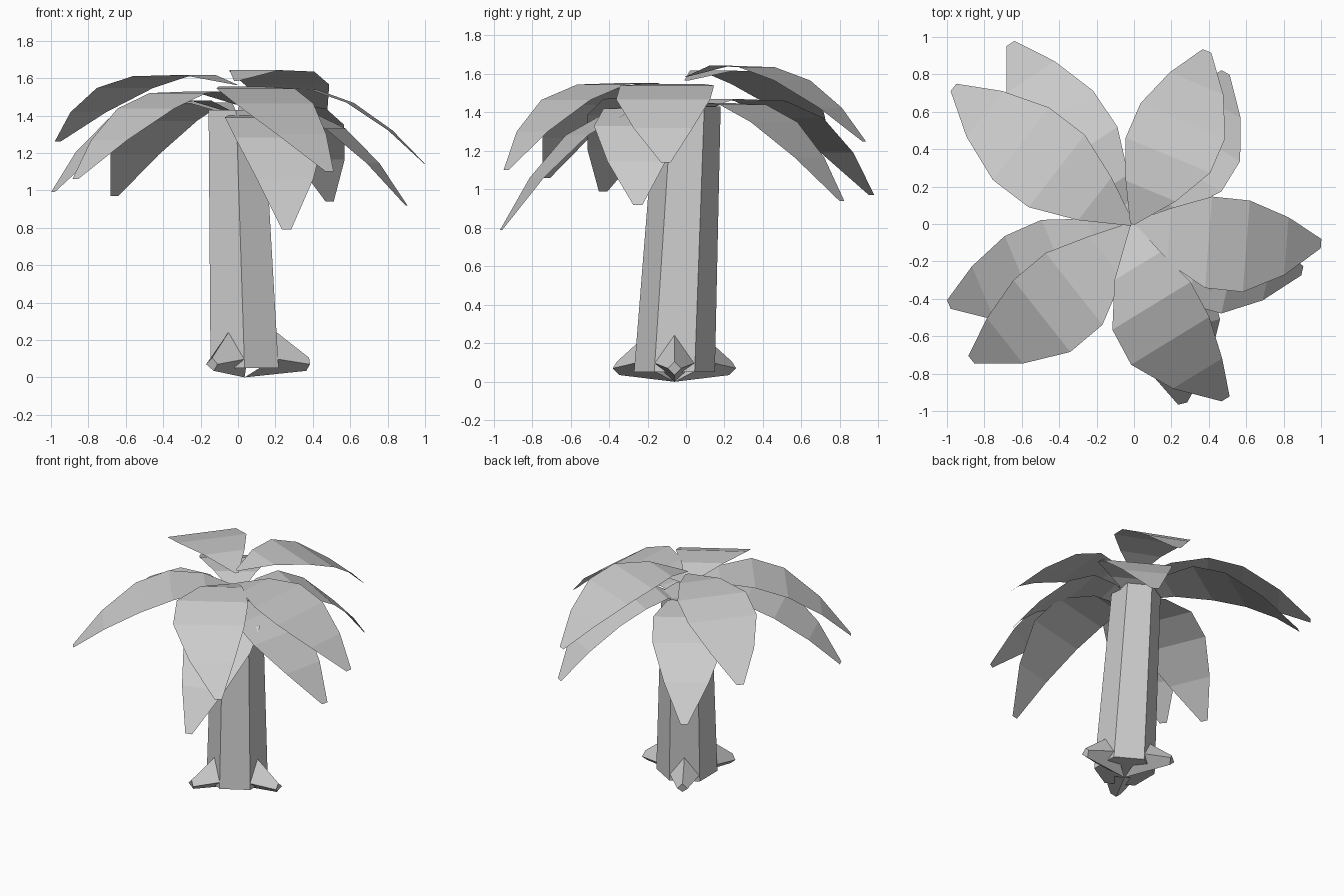
import bpy
import math
from mathutils import Vector

old = bpy.data.objects.get("Cube")
if old:
    bpy.data.objects.remove(old, do_unlink=True)

# One plain colour for the whole tree
grey = bpy.data.materials.new("light_grey")
grey.use_nodes = True
colour = (0.6, 0.6, 0.6, 1)
grey.diffuse_color = colour
grey.node_tree.nodes["Principled BSDF"].inputs["Base Color"].default_value = colour


def make_object(name, verts, faces):
    mesh = bpy.data.meshes.new(name)
    mesh.from_pydata(verts, [], faces)
    mesh.materials.append(grey)
    mesh.update()
    obj = bpy.data.objects.new(name, mesh)
    bpy.context.collection.objects.link(obj)
    return obj


def bridge(name, start, end):
    """Closed solid between two rings of equal length."""
    n = len(start)
    faces = [(i, (i + 1) % n, n + (i + 1) % n, n + i) for i in range(n)]
    faces += [tuple(reversed(range(n))), tuple(range(n, 2 * n))]
    return make_object(name, start + end, faces)


def hexagon(centre, radius):
    angles = [math.radians(30 + 60 * i) for i in range(6)]
    return [centre + Vector((math.cos(a), math.sin(a), 0)) * radius for a in angles]


# Leaning, tapering trunk
foot = Vector((0.035, -0.06, 0.05))
bridge("trunk", hexagon(foot, 0.21), hexagon(Vector((-0.01, 0.01, 1.43)), 0.17))


# Spiky roots on alternate trunk faces
def root(name, degrees):
    a = math.radians(degrees)
    out = Vector((math.cos(a), math.sin(a), 0))
    side = Vector((-out.y, out.x, 0))
    ground = Vector((foot.x, foot.y, 0))

    def place(r, s, z):
        return ground + out * r + side * s + Vector((0, 0, z))

    inner = [place(0.0, 0, 0.0), place(0.16, 0.11, 0.1),
             place(0.16, 0, 0.25), place(0.16, -0.11, 0.1)]
    tip = [place(0.33, 0, 0.035), place(0.35, 0.035, 0.07),
           place(0.345, 0, 0.105), place(0.35, -0.035, 0.07)]
    bridge(name, inner, tip)


for i in range(3):
    root(f"root_{i + 1}", 120 * i)

# Leaf stations: distance, half width, relative height, sideways bend
STATIONS = [
    (0.0, 0.012, 0.87, 0.0),
    (0.2, 0.145, 1.02, 0.7),
    (0.41, 0.245, 1.0, 1.0),
    (0.61, 0.245, 0.82, 1.0),
    (0.82, 0.155, 0.45, 0.6),
    (1.0, 0.025, 0.0, 0.0),
]


def leaf(name, x, y, tip_z, drop, bend):
    base = Vector((-0.01, 0.0, 0))
    reach = Vector((x, y, 0)) - base
    # The blade points along its own curve near the tip
    out = reach.normalized()
    side = Vector((-out.y, out.x, 0))
    blade_side = (side + out * bend * 0.5).normalized()
    verts = []
    for t, half, height, sway in STATIONS:
        mid = base + reach * t + side * bend * sway
        mid.z = tip_z + drop * height
        verts += [mid + blade_side * half, mid - blade_side * half]
    faces = [(2 * i, 2 * i + 1, 2 * i + 3, 2 * i + 2) for i in range(len(STATIONS) - 1)]
    make_object(name, verts, faces)


# Tip x, tip y, tip height, drop, bend
UPPER = [(0.39, 0.925, 1.25, 0.385, -0.03), (-0.965, 0.73, 1.26, 0.35, 0.02),
         (-0.87, -0.725, 1.06, 0.46, 0.065), (0.49, -0.935, 1.10, 0.445, -0.115),
         (1.0, -0.105, 1.14, 0.40, -0.055)]
LOWER = [(0.49, 0.81, 0.94, 0.50, -0.07), (-0.66, 0.965, 0.97, 0.49, 0.02),
         (-0.99, -0.43, 0.99, 0.48, 0.03), (0.26, -0.96, 0.79, 0.60, 0.07),
         (0.9, -0.25, 0.92, 0.50, -0.09)]
for tier, leaves in (("upper", UPPER), ("lower", LOWER)):
    for i, spec in enumerate(leaves):
        leaf(f"{tier}_leaf_{i + 1}", *spec)
